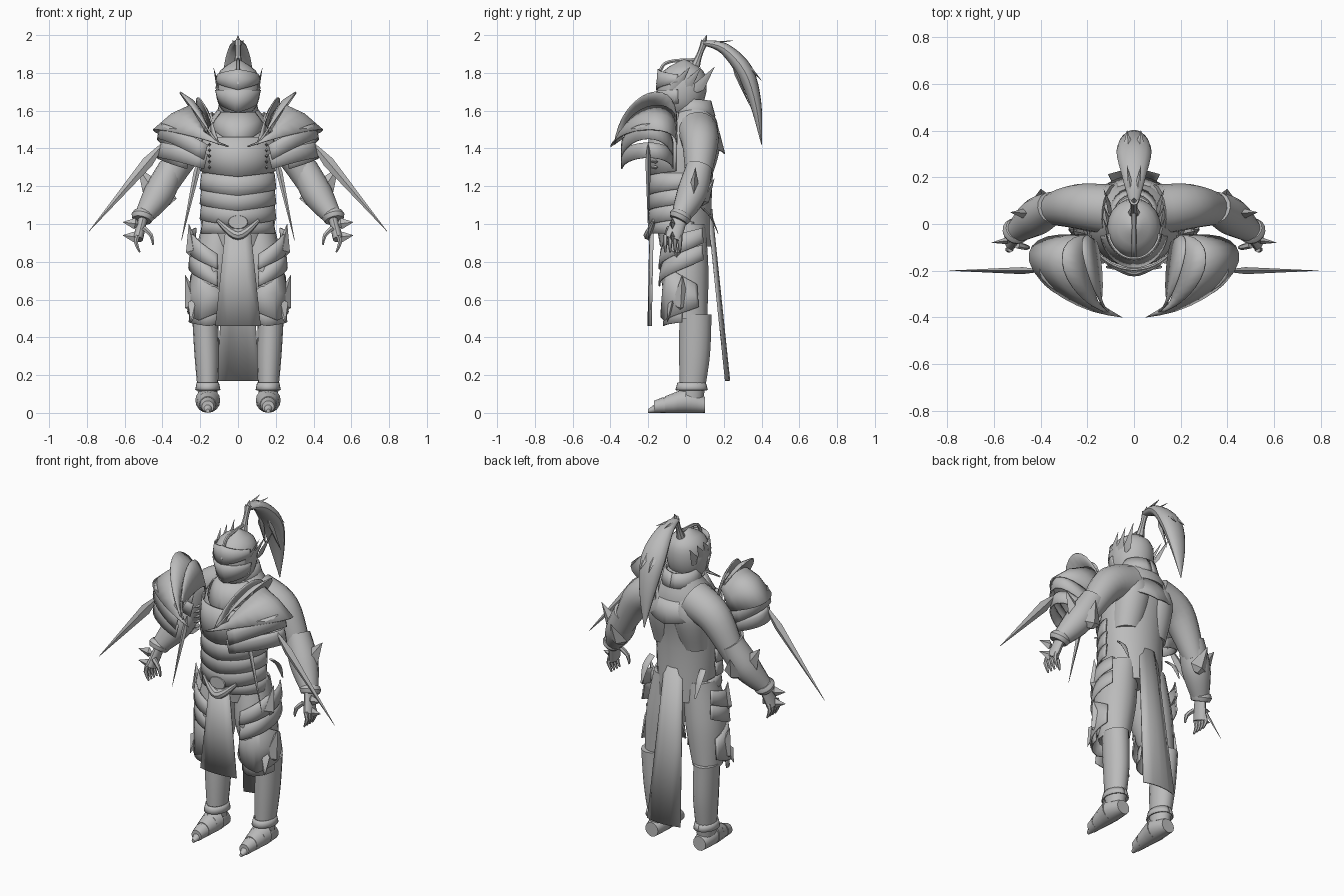
import bpy, bmesh, math
from mathutils import Vector

default_cube = bpy.data.objects.get("Cube")
if default_cube:
    bpy.data.objects.remove(default_cube)

grey = (.5, .5, .5, 1)
steel = bpy.data.materials.new("grey_steel")
steel.use_nodes = True
steel.diffuse_color = grey
steel.node_tree.nodes["Principled BSDF"].inputs["Base Color"].default_value = grey
X, Y, Z = Vector((1, 0, 0)), Vector((0, 1, 0)), Vector((0, 0, 1))
parts = []


def skin(name, rows, closed=False, pair=False):
    """Skin rows of points: closed rows form a capped tube, open rows a thin plate."""
    bm = bmesh.new()
    grid = [[bm.verts.new(point) for point in row] for row in rows]
    count = len(rows[0])
    for upper, lower in zip(grid, grid[1:]):
        for i in range(count if closed else count - 1):
            j = (i + 1) % count
            bm.faces.new((upper[i], upper[j], lower[j], lower[i]))
    if closed:
        bm.faces.new(grid[0])
        bm.faces.new(grid[-1])
    bmesh.ops.recalc_face_normals(bm, faces=bm.faces)
    mesh = bpy.data.meshes.new(name)
    bm.to_mesh(mesh)
    bm.free()
    mesh.materials.append(steel)
    part = bpy.data.objects.new(name, mesh)
    bpy.context.collection.objects.link(part)
    if not closed:
        plate = part.modifiers.new("thickness", 'SOLIDIFY')
        plate.thickness, plate.offset = .008, 0
    if pair:
        part.modifiers.new("pair", 'MIRROR').use_mirror_merge = False
    parts.append(part)


def along(values, t):
    """Smooth interpolation through evenly spaced numbers or vectors."""
    last = len(values) - 1
    i = min(int(t * last), last - 1)
    f = t * last - i
    before, a, b, after = (values[min(max(k, 0), last)] for k in range(i - 1, i + 3))
    slope_a, slope_b = (b - before) / 2, (after - a) / 2
    ease = f * f * (3 - 2 * f)
    return (a + (b - a) * ease + slope_a * (f * (1 - f) ** 2)
            - slope_b * (f * f * (1 - f)))


def tube(name, path, radii, depth=1.0, side=X, axis=None, sides=16, steps=12, pair=False):
    """Elliptical rings swept along a smooth path; a fixed axis keeps them parallel."""
    path = [Vector(point) for point in path]
    centres = [along(path, k / steps) for k in range(steps + 1)]
    rows = []
    for k, centre in enumerate(centres):
        ahead, behind = centres[min(k + 1, steps)], centres[max(k - 1, 0)]
        forward = axis or (ahead - behind).normalized()
        across = (side - forward * side.dot(forward)).normalized()
        up = forward.cross(across) * depth
        radius = along(radii, k / steps)
        angles = [i * math.tau / sides for i in range(sides)]
        rows.append([centre + (across * math.cos(a) + up * math.sin(a)) * radius for a in angles])
    skin(name, rows, closed=True, pair=pair)


def spike(name, root, tip, width, depth=.5, side=X, pair=True):
    """Four-sided blade, widest a short way from its root."""
    root, tip = Vector(root), Vector(tip)
    tube(name, [root, root.lerp(tip, .2), tip], [width / 3, width, .001], depth, side,
         sides=4, steps=2, pair=pair)


def band(name, centre, radius, height, depth=1.0, flare=1.0, spread=80, turn=0,
         point=0, rise=0, slope=0, pair=False, steps=24):
    """Curved plate round an upright axis: point lowers its middle, rise lifts it."""
    x, y, z = centre
    rows = []
    for level in (1, .5, 0):
        size = radius * (flare + (1 - flare) * level)
        row = []
        for i in range(steps + 1):
            t = 2 * i / steps - 1
            angle = math.radians(turn + spread * t)
            middle = 1 - abs(t)
            edge = level * (height + rise * middle) - (1 - level) * point * middle
            row.append((x + size * math.sin(angle), y - size * depth * math.cos(angle),
                        z + edge + slope * t))
        rows.append(row)
    skin(name, rows, pair=pair)


def arch(front, apex, back, steps=14):
    """Half-ellipse from a front end over its apex to a back end."""
    front, apex, back = Vector(front), Vector(apex), Vector(back)
    middle, half = (front + back) / 2, (back - front) / 2
    angles = [math.pi * i / steps for i in range(steps + 1)]
    return [middle + (apex - middle) * math.sin(a) - half * math.cos(a) for a in angles]


def lame(inner, outer):
    """Domed shoulder plate lofted between two arches."""
    lift = Z * .02
    bulge = [(a + b) / 2 + lift * math.sin(math.pi * i / (len(inner) - 1))
             for i, (a, b) in enumerate(zip(inner, outer))]
    skin("shoulder_lame", [inner, bulge, outer], pair=True)


def cloth(name, top, bottom, narrow, wide, bow):
    """Hanging cloth that widens towards its hem, with its sides bowed."""
    top, bottom = Vector(top), Vector(bottom)
    skin(name, [[top.lerp(bottom, t) + X * s * (narrow + (wide - narrow) * t) + Y * bow * s * s
                 for s in (-1, -.5, 0, .5, 1)] for t in (0, .5, 1)])


# Body armour
tube("torso", [(0, 0, .88), (0, -.02, 1.27), (0, .05, 1.64)], [.16, .175, .19, .19, .08],
     depth=.86, axis=Z, sides=24)
band("breastplate", (0, -.02, 1.28), radius=.19, height=.18, depth=.92, flare=1.05, point=.03)
for i in range(3):
    band("waist_lame", (0, -.02, 1.19 - i * .08), radius=.19, height=.08, depth=.88,
         flare=1.05, spread=95, point=.04)
tube("upper_back", [(.06, .07, 1.58), (.08, .08, 1.42), (.09, .04, 1.2)], [.05, .1, .08],
     axis=Z, pair=True)
band("back_plate", (0, 0, 1.4), radius=.17, height=.1, flare=1.2, spread=45, turn=180, point=.03)
band("gorget", (0, -.02, 1.52), radius=.09, height=.07, depth=1.15, flare=1.6, point=.1)
band("collar", (0, .04, 1.57), radius=.09, height=.08, flare=1.25, spread=180, rise=.02)
for i in range(5):
    z = 1.3 + i * .03
    spike("chest_stud", (.15, -.15, z), (.16, -.2, z), width=.01, depth=1)

# Helmet
tube("helmet", [(0, -.03, 1.58), (0, -.01, 1.87)], [.065, .105, .118, .095, .01],
     depth=1.1, axis=Z, sides=20)
band("visor", (0, -.02, 1.64), radius=.12, height=.07, depth=1.1, flare=.85, point=.05)
band("brow", (0, -.02, 1.75), radius=.11, height=.04, depth=1.15, flare=1.07, point=.04, rise=.03)
tube("helmet_ridge", [(0, -.15, 1.74), (0, -.11, 1.85), (0, .05, 1.87)], [.01, .01], sides=6)
for reach in (.02, .08, .15):
    spike("helmet_fin", (.1, reach - .1, 1.7), (.13, reach, 1.83), width=.03, depth=.3, side=Y)

# Plume
tube("plume_stem", [(0, .05, 1.84), (0, .1, 1.97)], [.025, .015, .02], sides=8)
tube("plume", [(0, .09, 1.96), (0, .2, 1.93), (0, .31, 1.81), (0, .37, 1.63), (0, .4, 1.42)],
     [.02, .05, .075, .05, .002], depth=.6, steps=16)
spike("plume_tuft", (0, .09, 1.94), (0, .11, 2), width=.02, depth=1, pair=False)
spike("plume_upper_strand", (.01, .12, 1.96), (.03, .25, 1.97), width=.015)
spike("plume_lower_strand", (.03, .25, 1.83), (.05, .34, 1.62), width=.02)
spike("plume_outer_strand", (.02, .28, 1.89), (.03, .4, 1.76), width=.03)

# Shoulder guards: upper plates rise to peaks, lower plates hang beneath them
inner_front, inner_back = (.15, -.34, 1.45), (.17, -.07, 1.47)
back_tip, front_tip = (.2, -.05, 1.54), (.1, -.38, 1.42)
lame(arch(inner_front, (.14, -.2, 1.53), inner_back), arch(front_tip, (.2, -.2, 1.66), back_tip))
lame(arch(inner_front, (.18, -.2, 1.58), inner_back), arch(front_tip, (.3, -.2, 1.69), back_tip))
lame(arch(inner_front, (.25, -.2, 1.62), back_tip),
     arch((.05, -.4, 1.41), (.43, -.2, 1.5), (.26, -.05, 1.42)))
for i in range(2):
    drop = Z * i * .05
    ends = [Vector((.16, -.34, 1.42)) - drop, Vector((.25, -.07, 1.42)) - drop]
    apex = Vector((.4, -.2, 1.53)) - drop * 2
    fall = Vector((.02, 0, -.08))
    lame(arch(ends[0], apex, ends[1]), arch(ends[0] + fall, apex + fall, ends[1] + fall))
spike("shoulder_blade", (.4, -.2, 1.42), (.79, -.2, .96), width=.03)
spike("hanging_spike", (.2, -.2, 1.36), (.3, -.2, .91), width=.016)

# Arms
tube("upper_arm", [(.1, .06, 1.49), (.25, .075, 1.42), (.38, .06, 1.2)], [.11, .095, .06],
     side=Y, pair=True)
tube("vambrace", [(.35, .07, 1.3), (.42, .03, 1.16), (.5, -.03, 1.04)], [.07, .08, .05],
     side=Y, pair=True)
spike("elbow_wing", (.43, .04, 1.15), (.53, .05, 1.3), width=.06)
spike("elbow_point", (.38, .08, 1.1), (.4, .15, 1.24), width=.06)
tube("wrist_ring", [(.5, -.02, 1.06), (.51, -.04, 1.02)], [.05, .06, .05], side=Y, steps=4, pair=True)
tube("hand", [(.5, -.03, 1.04), (.53, -.07, .92)], [.04, .045], depth=.6, side=Y, pair=True)
for z in (.93, 1):
    spike("knuckle_spike", (.53, -.07, z), (.61, -.08, z + .01), width=.03, side=Z)
for i in range(4):
    y = -.11 + i * .026
    tube("finger", [(.53, y, .94), (.54, y, .9), (.52, y, .85)], [.012, .012, .005],
         side=Y, sides=6, steps=4, pair=True)
tube("thumb", [(.5, -.09, .98), (.46, -.1, .94), (.45, -.1, .89)], [.015, .012, .005],
     side=Y, sides=6, steps=4, pair=True)

# Legs
tube("thigh", [(.1, 0, 1), (.13, -.01, .75), (.16, .02, .5)], [.09, .112, .08],
     depth=1.15, axis=Z, pair=True)
tube("greave", [(.175, .05, .52), (.165, .045, .3), (.16, .03, .08)], [.068, .065, .05],
     depth=1.25, axis=Z, pair=True)
band("ankle_rim", (.16, .03, .12), radius=.055, height=.04, depth=1.3, flare=1.15,
     spread=180, pair=True)
for i in range(2):
    band("hip_plate", (.13, 0, .83 - i * .09), radius=.12, height=.08, depth=1.1, flare=1.08,
         spread=70, turn=60, slope=.07, rise=.03, pair=True)
band("knee_plate", (.15, 0, .56), radius=.1, height=.12, depth=1.15, flare=1.15,
     spread=90, turn=30, point=.07, rise=.1, pair=True)
band("knee_guard", (.16, 0, .48), radius=.09, height=.1, depth=1.2, flare=1.1, point=.02, pair=True)
spike("hip_horn", (.23, -.05, .82), (.26, -.03, 1), width=.04, depth=1)
spike("knee_wing", (.22, -.03, .53), (.28, -.02, .73), width=.05, depth=1)
spike("lower_knee_wing", (.22, -.07, .6), (.25, -.1, .48), width=.04)

# Boots: each ring is as high as its radius, so the sole stays on the ground
radii = [.042, .06, .045, .01]
tube("boot", [(.16, .1 - i * .1, r) for i, r in enumerate(radii)], radii, axis=Y, pair=True)
for i in range(3):
    big, small = .066 - i * .012, .056 - i * .012
    y = -i * .06
    tube("boot_lame", [(.16, y, big), (.16, y - .05, small)], [big, small], axis=Y, steps=2, pair=True)

# Belt and cloths
band("belt", (0, -.015, .95), radius=.185, height=.06, depth=.88, flare=1.05, spread=110, rise=.03)
tube("belt_crescent", [(-.11, -.17, 1.02), (0, -.2, .94), (.11, -.17, 1.02)], [.01, .025, .01],
     side=Y, sides=8)
tube("buckle", [(0, -.16, 1.01), (0, -.2, 1.01)], [.06, .05], depth=.7, steps=2)
cloth("front_cloth", (0, -.19, .98), (0, -.2, .46), narrow=.065, wide=.12, bow=.015)
cloth("back_cloth", (0, .135, 1.08), (0, .23, .17), narrow=.06, wide=.11, bow=-.02)
tube("hip_strap", [(.17, .08, 1.09), (.18, .13, 1.04), (.18, .17, .95)], [.02, .02, .005],
     depth=.3, sides=8, pair=True)

# Smooth shading that keeps plate edges sharp
bpy.ops.object.select_all(action='DESELECT')
for part in parts:
    part.select_set(True)
bpy.context.view_layer.objects.active = parts[0]
bpy.ops.object.shade_smooth_by_angle(angle=math.radians(35))
